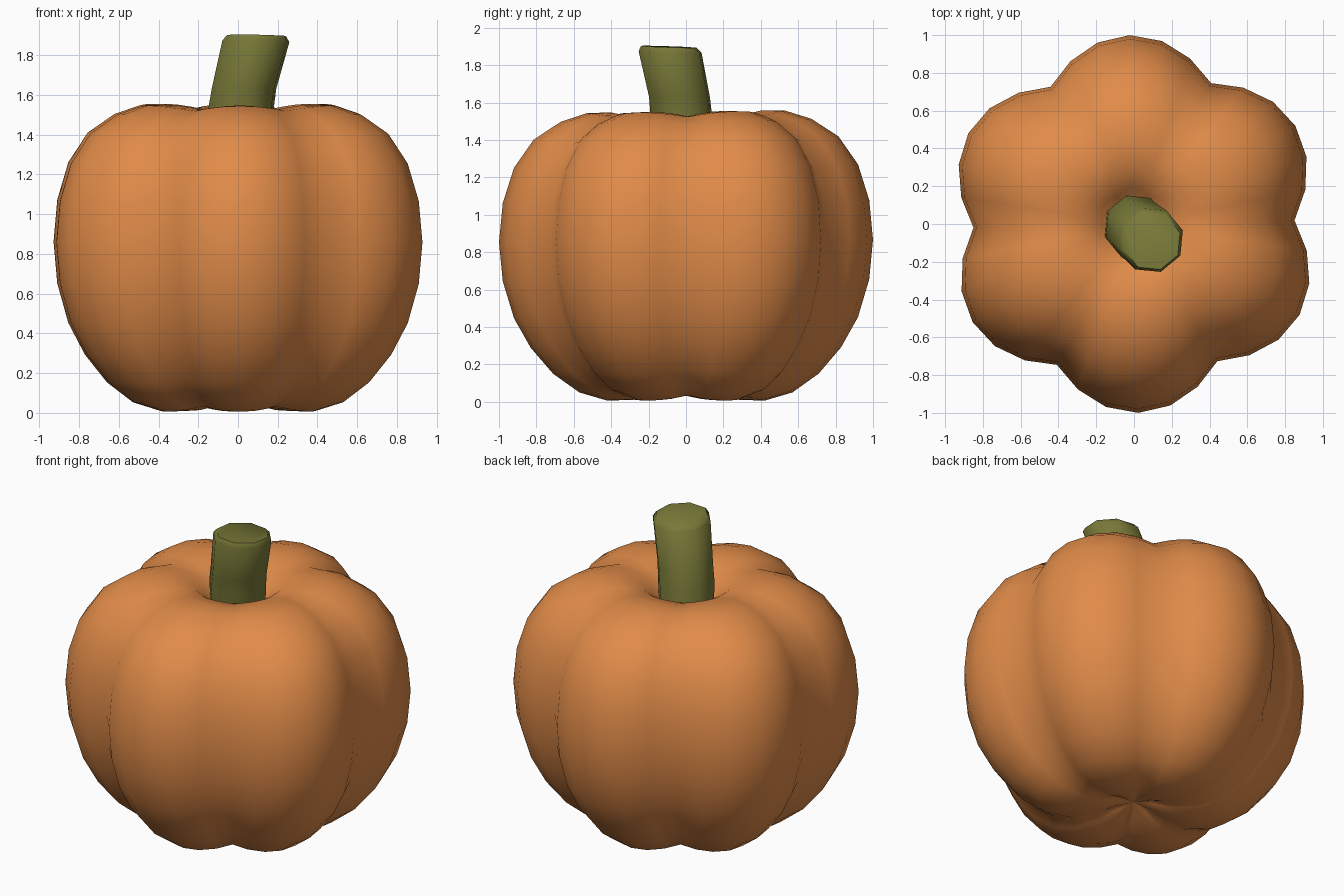
import bpy, bmesh, math

if "Cube" in bpy.data.objects:
    bpy.data.objects.remove(bpy.data.objects["Cube"])


def material(name, rgb):
    m = bpy.data.materials.new(name)
    m.diffuse_color = (*rgb, 1)
    m.use_nodes = True
    m.node_tree.nodes["Principled BSDF"].inputs["Base Color"].default_value = m.diffuse_color
    return m


def loft(name, rings, mat, tip_bottom=None, tip_top=None):
    """Skin a stack of point rings; close the ends with a tip or an n-gon."""
    bm = bmesh.new()
    rows = [[bm.verts.new(p) for p in ring] for ring in rings]
    n = len(rows[0])
    for a, b in zip(rows, rows[1:]):
        for i in range(n):
            j = (i + 1) % n
            bm.faces.new((a[i], a[j], b[j], b[i]))
    for row, tip in ((rows[0][::-1], tip_bottom), (rows[-1], tip_top)):
        if tip is None:
            bm.faces.new(row)
        else:
            t = bm.verts.new(tip)
            for i in range(n):
                bm.faces.new((row[i], row[(i + 1) % n], t))
    bmesh.ops.recalc_face_normals(bm, faces=bm.faces)
    me = bpy.data.meshes.new(name)
    bm.to_mesh(me)
    bm.free()
    me.materials.append(mat)
    ob = bpy.data.objects.new(name, me)
    bpy.context.collection.objects.link(ob)
    return ob


def smooth(ob, degrees):
    bpy.ops.object.select_all(action='DESELECT')
    ob.select_set(True)
    bpy.context.view_layer.objects.active = ob
    bpy.ops.object.shade_smooth_by_angle(angle=math.radians(degrees))


orange = material("pumpkin orange", (0.75, 0.26, 0.066))
green = material("stem green", (0.19, 0.19, 0.04))

# Pumpkin body: ridge profile (radius, height) swept round with six lobes
profile = [(0.12, 0.05), (0.25, 0.012), (0.42, 0.006), (0.57, 0.05), (0.71, 0.15),
           (0.83, 0.29), (0.92, 0.45), (0.98, 0.65), (1.0, 0.86), (0.98, 1.07),
           (0.92, 1.26), (0.815, 1.41), (0.67, 1.505), (0.53, 1.55), (0.40, 1.552),
           (0.28, 1.525), (0.19, 1.46), (0.11, 1.38)]
SEG, MID = 36, 0.8
rings = []
for r, z in profile:
    ring = []
    for i in range(SEG):
        t = math.tau * i / SEG
        groove = 1 - abs(math.sin(3 * t))
        rr = r * (1 - 0.15 * groove)
        zz = MID + (z - MID) * (1 - 0.035 * groove)
        a = t + math.radians(1.3)
        x, y = rr * math.cos(a), rr * math.sin(a)
        ring.append((x, y, zz + 0.008 * y * zz))
    rings.append(ring)
body = loft("pumpkin_body", rings, orange, (0, 0, 0.08), (0, 0, 1.34))
smooth(body, 60)

# Stem: leaning eight-sided stalk with a bevelled flat top (x, y, z, radius)
path = [(0.0, 0.0, 1.32, 0.165), (0.015, -0.025, 1.53, 0.172),
        (0.03, -0.035, 1.63, 0.17), (0.09, -0.085, 1.87, 0.176),
        (0.095, -0.092, 1.898, 0.155)]
stem_rings = []
for cx, cy, cz, r in path:
    lean = 0.0 if cz < 1.8 else 1.0
    ring = []
    for i in range(8):
        a = math.tau * i / 8 + math.radians(17)
        dx, dy = r * math.cos(a), r * math.sin(a)
        ring.append((cx + dx, cy + dy, cz - lean * (0.02 * dx + 0.035 * dy)))
    stem_rings.append(ring)
stem = loft("stem", stem_rings, green)
smooth(stem, 50)
